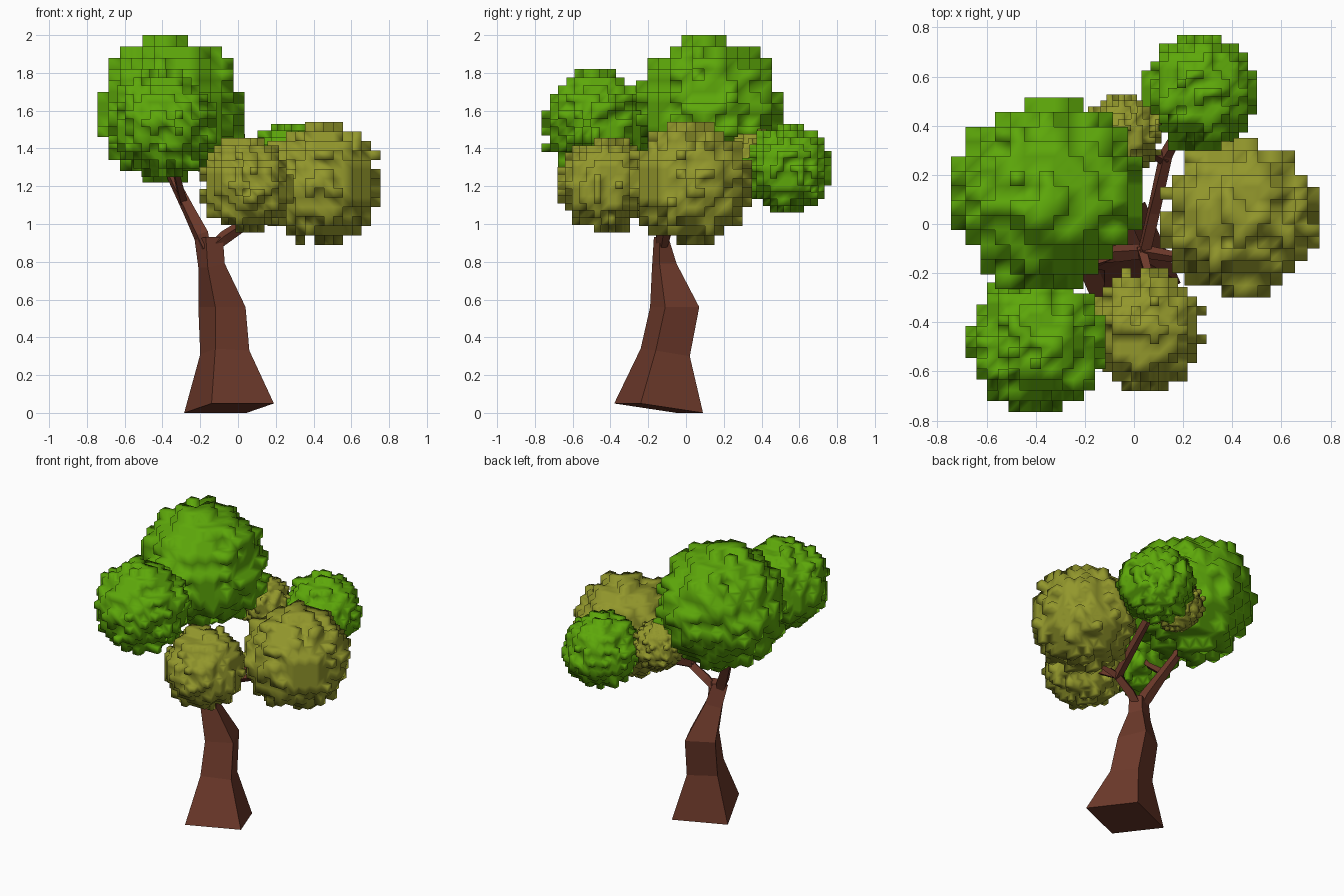
import bpy, bmesh
from mathutils import Vector, noise

cube = bpy.data.objects.get("Cube")
if cube:
    bpy.data.objects.remove(cube, do_unlink=True)


def material(name, rgb):
    m = bpy.data.materials.new(name)
    m.use_nodes = True
    m.diffuse_color = (*rgb, 1)
    m.node_tree.nodes["Principled BSDF"].inputs["Base Color"].default_value = (*rgb, 1)
    return m


BARK = material("brown bark", (0.155, 0.042, 0.024))
GREEN = material("bright green leaves", (0.11, 0.39, 0.003))
OLIVE = material("olive leaves", (0.29, 0.31, 0.025))


def finish(name, bm, mat, smooth):
    bmesh.ops.recalc_face_normals(bm, faces=bm.faces)
    me = bpy.data.meshes.new(name)
    bm.to_mesh(me)
    bm.free()
    me.materials.append(mat)
    me.polygons.foreach_set("use_smooth", [smooth] * len(me.polygons))
    ob = bpy.data.objects.new(name, me)
    bpy.context.scene.collection.objects.link(ob)


def loft(name, rings):
    """Skin four-sided rings into a closed tube."""
    bm = bmesh.new()
    loops = [[bm.verts.new(p) for p in ring] for ring in rings]
    for a, b in zip(loops, loops[1:]):
        for i in range(4):
            j = (i + 1) % 4
            bm.faces.new((a[i], a[j], b[j], b[i]))
    bm.faces.new(loops[0][::-1])
    bm.faces.new(loops[-1])
    finish(name, bm, BARK, False)


def branch(name, path):
    """Square tapering limb; each path point is x, y, z, half width."""
    pts = [Vector(p[:3]) for p in path]
    rings = []
    for i, p in enumerate(pts):
        d = (pts[min(i + 1, len(pts) - 1)] - pts[max(i - 1, 0)]).normalized()
        u = d.cross(Vector((0.4, 0.9, 0.1))).normalized()
        v = d.cross(u)
        w = path[i][3]
        rings.append([p + u * w, p + v * w, p - u * w, p - v * w])
    loft(name, rings)


def leaf_ball(name, center, r, mat, n=7):
    """Blocky ball: cells inside a bumpy sphere, skinned on their outer sides."""
    c = Vector(center)
    s = r / (n - 0.5)
    span = range(1 - n, n)

    def inside(x, y, z):
        p = Vector((x, y, z))
        bump = noise.noise(p * 0.83 + c * 9.7)
        return p.length < n - 0.8 + 1.1 * bump

    cells = {(x, y, z) for x in span for y in span for z in span if inside(x, y, z)}
    # Keep only cells joined to the middle
    joined, todo = {(0, 0, 0)}, [(0, 0, 0)]
    while todo:
        x, y, z = todo.pop()
        for near in ((x + 1, y, z), (x - 1, y, z), (x, y + 1, z),
                     (x, y - 1, z), (x, y, z + 1), (x, y, z - 1)):
            if near in cells and near not in joined:
                joined.add(near)
                todo.append(near)

    bm = bmesh.new()
    corners = {}

    def corner(key):
        if key not in corners:
            corners[key] = bm.verts.new(c + Vector(key) * (s / 2))
        return corners[key]

    for cell in joined:
        for axis in range(3):
            for side in (-1, 1):
                near = list(cell)
                near[axis] += side
                if tuple(near) in cells:
                    continue
                quad = []
                order = ((-1, -1), (1, -1), (1, 1), (-1, 1))
                for a, b in order[::side]:
                    key = [2 * k for k in cell]
                    key[axis] += side
                    key[(axis + 1) % 3] += a
                    key[(axis + 2) % 3] += b
                    quad.append(corner(tuple(key)))
                bm.faces.new(quad)
    finish(name, bm, mat, True)


# Trunk: left, front, right and back corner at each level
loft("trunk", [
    [(-.285, -.05, 0), (-.14, -.38, .05), (.19, -.24, .05), (.045, .09, 0)],
    [(-.20, -.06, .31), (-.12, -.24, .34), (.06, -.16, .33), (-.02, .02, .30)],
    [(-.21, -.02, .56), (-.12, -.19, .56), (.04, -.11, .56), (-.04, .07, .56)],
    [(-.21, -.09, .77), (-.16, -.18, .77), (-.07, -.14, .79), (-.11, -.05, .79)],
    [(-.23, -.13, .92), (-.17, -.17, .93), (-.08, -.14, .93), (-.14, -.09, .92)],
])

# Limbs
branch("right_limb", [(-.17, -.13, .87, .03), (-.195, -.12, .94, .045), (-.26, -.07, 1.07, .036),
                      (-.35, .0, 1.25, .028), (-.38, .06, 1.5, .018)])
branch("right_front_twig", [(-.29, -.05, 1.12, .026), (-.33, -.25, 1.28, .02),
                            (-.39, -.45, 1.5, .014)])
branch("left_limb", [(-.14, -.13, .87, .028), (-.07, -.12, .93, .036),
                     (.05, -.11, 1.01, .03)])
branch("left_twig", [(.03, -.11, 1.0, .028), (.2, -.14, 1.07, .022), (.38, -.04, 1.2, .014)])
branch("front_twig", [(.03, -.1, 1.0, .026), (.07, -.24, 1.08, .02), (.06, -.4, 1.2, .014)])
branch("back_limb", [(.04, -.12, 1.0, .03), (.08, .05, 1.08, .03),
                     (.13, .28, 1.2, .028), (.24, .48, 1.3, .018)])
branch("back_twig", [(.13, .26, 1.19, .025), (.05, .3, 1.24, .02), (-.04, .36, 1.33, .012)])

# Leaf balls
leaf_ball("top_leaves", (-.355, .125, 1.61), .39, GREEN)
leaf_ball("right_front_leaves", (-.40, -.48, 1.535), .285, GREEN)
leaf_ball("back_leaves", (.265, .535, 1.295), .235, GREEN)
leaf_ball("left_leaves", (.43, .025, 1.215), .325, OLIVE)
leaf_ball("front_leaves", (.045, -.43, 1.205), .25, OLIVE)
leaf_ball("small_back_leaves", (-.05, .365, 1.34), .162, OLIVE)
